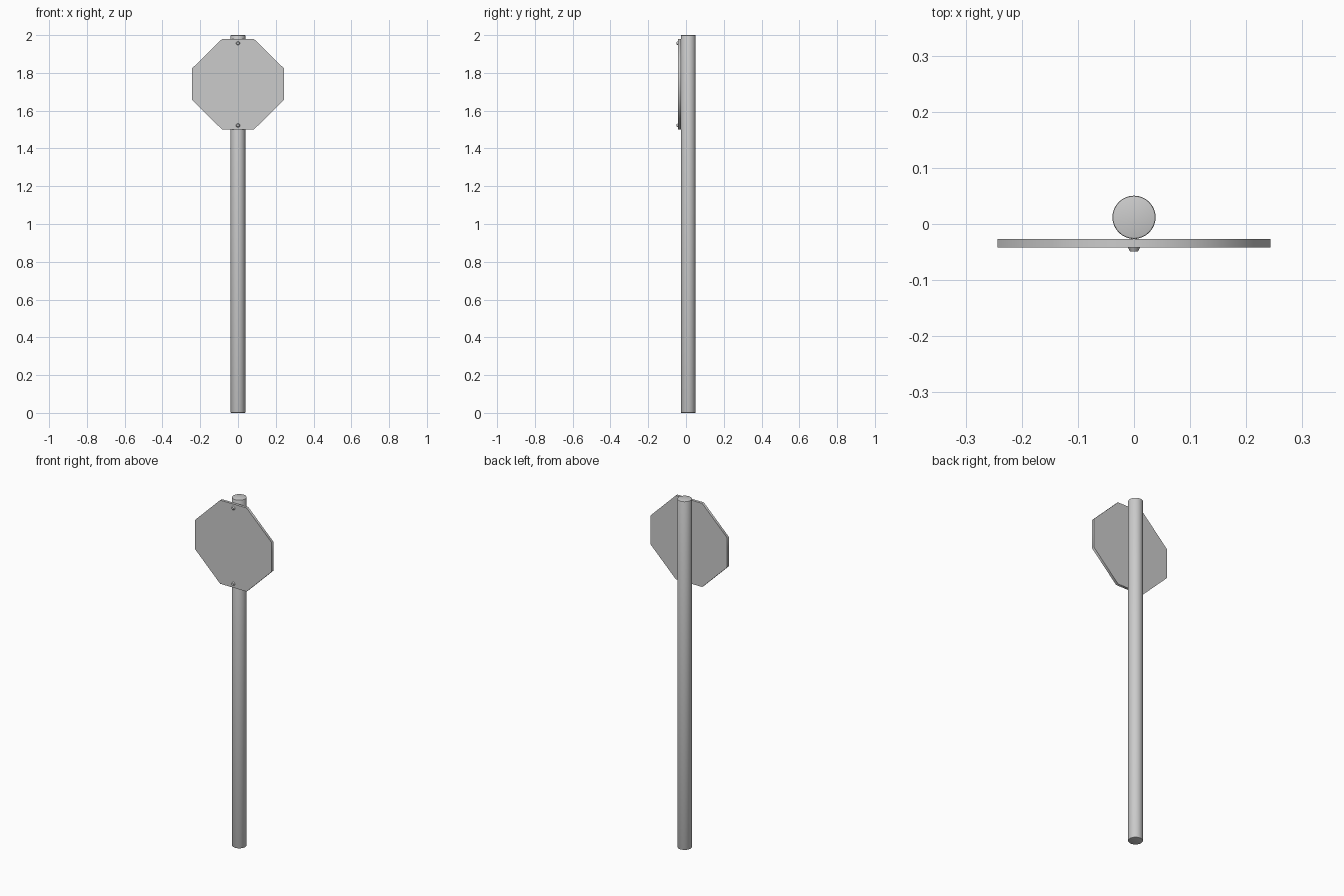
import bpy, bmesh
from math import radians, pi

if "Cube" in bpy.data.objects:
    bpy.data.objects.remove(bpy.data.objects["Cube"])


def smooth(obj, angle):
    bpy.ops.object.select_all(action='DESELECT')
    obj.select_set(True)
    bpy.context.view_layer.objects.active = obj
    bpy.ops.object.shade_smooth_by_angle(angle=radians(angle))


# Round pole with a slightly eased rim
bpy.ops.mesh.primitive_cylinder_add(vertices=32, radius=0.0385, depth=2, location=(0, 0.012, 1))
pole = bpy.context.object
pole.name = "pole"
bm = bmesh.new()
bm.from_mesh(pole.data)
rims = [e for e in bm.edges if abs(e.verts[0].co.z - e.verts[1].co.z) < 1e-4]
bmesh.ops.bevel(bm, geom=rims, offset=0.003, segments=2, profile=0.5, affect='EDGES')
bm.to_mesh(pole.data)
bm.free()
smooth(pole, 40)

# Octagonal plate, extruded from its front outline
HALF_W, HALF_H, EDGE, MID_Z = 0.243, 0.240, 0.084, 1.74
FRONT, BACK = -0.042, -0.027
quarter = [(HALF_W, EDGE), (EDGE, HALF_H)]
half = quarter + [(-x, z) for x, z in reversed(quarter)]
outline = half + [(-x, -z) for x, z in half]
bm = bmesh.new()
face = bm.faces.new([bm.verts.new((x, FRONT, MID_Z + z)) for x, z in outline])
ext = bmesh.ops.extrude_face_region(bm, geom=[face], use_keep_orig=True)
new_verts = [g for g in ext["geom"] if isinstance(g, bmesh.types.BMVert)]
bmesh.ops.translate(bm, verts=new_verts, vec=(0, BACK - FRONT, 0))
bmesh.ops.recalc_face_normals(bm, faces=bm.faces)
mesh = bpy.data.meshes.new("sign_plate")
bm.to_mesh(mesh)
bm.free()
plate = bpy.data.objects.new("sign_plate", mesh)
bpy.context.collection.objects.link(plate)
smooth(plate, 60)

# Bolts running through the plate into the pole, with tapered heads
for name, z in (("upper_bolt", 1.957), ("lower_bolt", 1.522)):
    bpy.ops.mesh.primitive_cone_add(vertices=12, radius1=0.011, radius2=0.007, depth=0.008,
                                    location=(0, -0.045, z), rotation=(pi / 2, 0, 0))
    bolt = bpy.context.object
    bolt.name = name
    smooth(bolt, 35)
    bpy.ops.mesh.primitive_cylinder_add(vertices=12, radius=0.005, depth=0.025,
                                        location=(0, -0.032, z), rotation=(pi / 2, 0, 0))
    bpy.context.object.name = name + "_shank"
